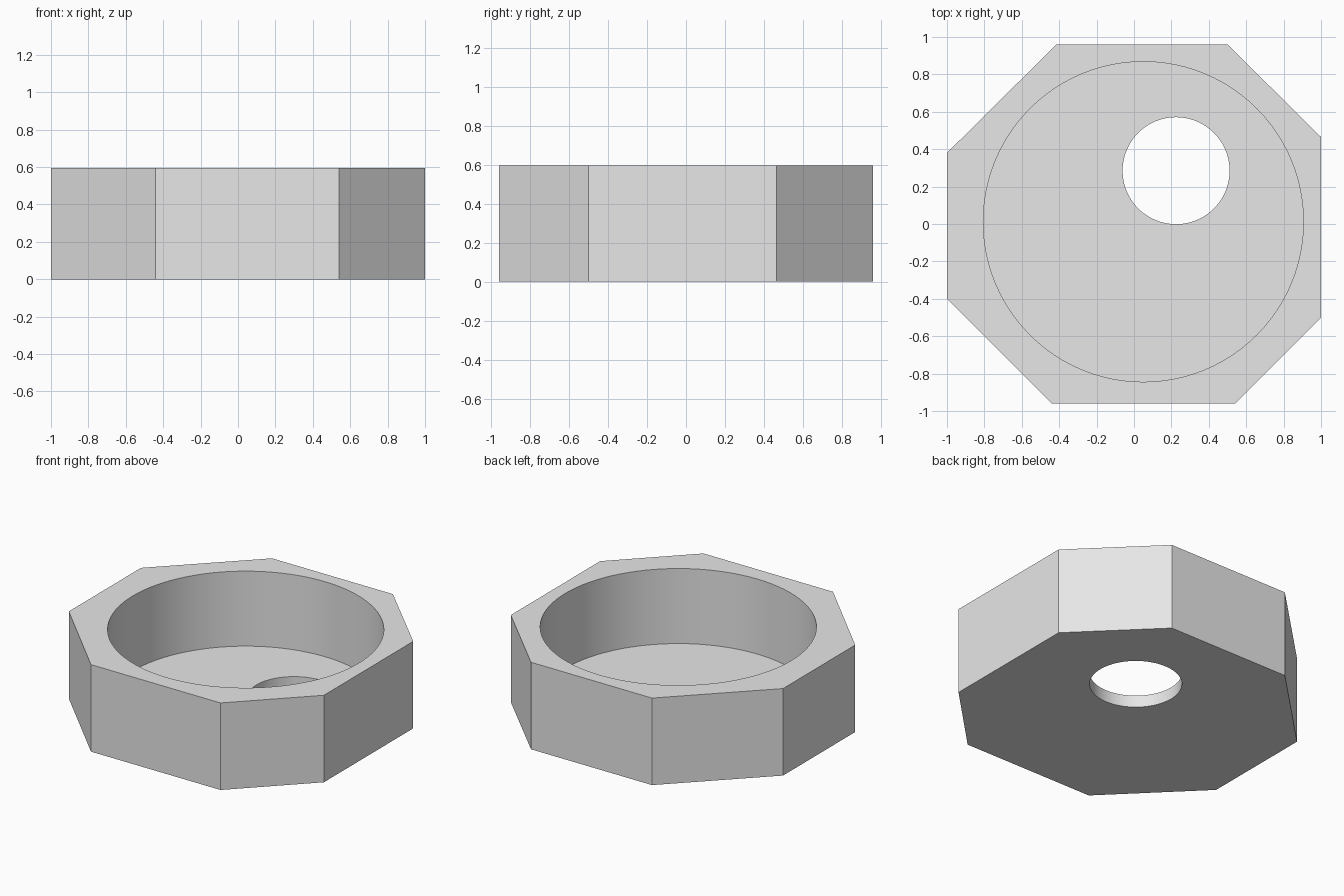
import bpy
import bmesh
import math

if "Cube" in bpy.data.objects:
    bpy.data.objects.remove(bpy.data.objects["Cube"])

HEIGHT, FLOOR = 0.595, 0.082


def prism(name, outline, z0, z1):
    """Closed prism extruded upward from a counter-clockwise outline."""
    bm = bmesh.new()
    base = bm.faces.new([bm.verts.new((x, y, z0)) for x, y in outline])
    ext = bmesh.ops.extrude_face_region(bm, geom=[base], use_keep_orig=True)
    top = [v for v in ext["geom"] if isinstance(v, bmesh.types.BMVert)]
    bmesh.ops.translate(bm, verts=top, vec=(0, 0, z1 - z0))
    bmesh.ops.recalc_face_normals(bm, faces=bm.faces)
    mesh = bpy.data.meshes.new(name)
    bm.to_mesh(mesh)
    bm.free()
    obj = bpy.data.objects.new(name, mesh)
    bpy.context.collection.objects.link(obj)
    return obj


def circle(cx, cy, r, n=96):
    return [(cx + r * math.cos(2 * math.pi * i / n),
             cy + r * math.sin(2 * math.pi * i / n)) for i in range(n)]


# Irregular eight-sided block
body = prism("octagonal_housing",
             [(-0.44, -0.96), (0.54, -0.96), (1.0, -0.50), (1.0, 0.465),
              (0.50, 0.96), (-0.415, 0.96), (-1.0, 0.38), (-1.0, -0.40)],
             0, HEIGHT)
grey = bpy.data.materials.new("plain grey")
grey.diffuse_color = (0.8, 0.8, 0.8, 1)
grey.use_nodes = True
grey.node_tree.nodes["Principled BSDF"].inputs["Base Color"].default_value = grey.diffuse_color
body.data.materials.append(grey)

# Wide round pocket from above, and an off-centre hole through the floor
cutters = [
    prism("pocket_cutter", circle(0.05, 0.012, 0.856), FLOOR, HEIGHT + 0.2),
    prism("hole_cutter", circle(0.225, 0.285, 0.286), -0.2, FLOOR + 0.2),
]
for cutter in cutters:
    cutter.data.materials.append(grey)
    cut = body.modifiers.new(cutter.name, 'BOOLEAN')
    cut.operation = 'DIFFERENCE'
    cut.solver = 'EXACT'
    cut.object = cutter

# Apply the cuts and remove the helpers
bpy.context.view_layer.objects.active = body
body.select_set(True)
for cutter in cutters:
    bpy.ops.object.modifier_apply(modifier=cutter.name)
for cutter in cutters:
    bpy.data.objects.remove(cutter)

# Smooth round walls, crisp corners
bpy.ops.object.shade_smooth_by_angle(angle=math.radians(30))
